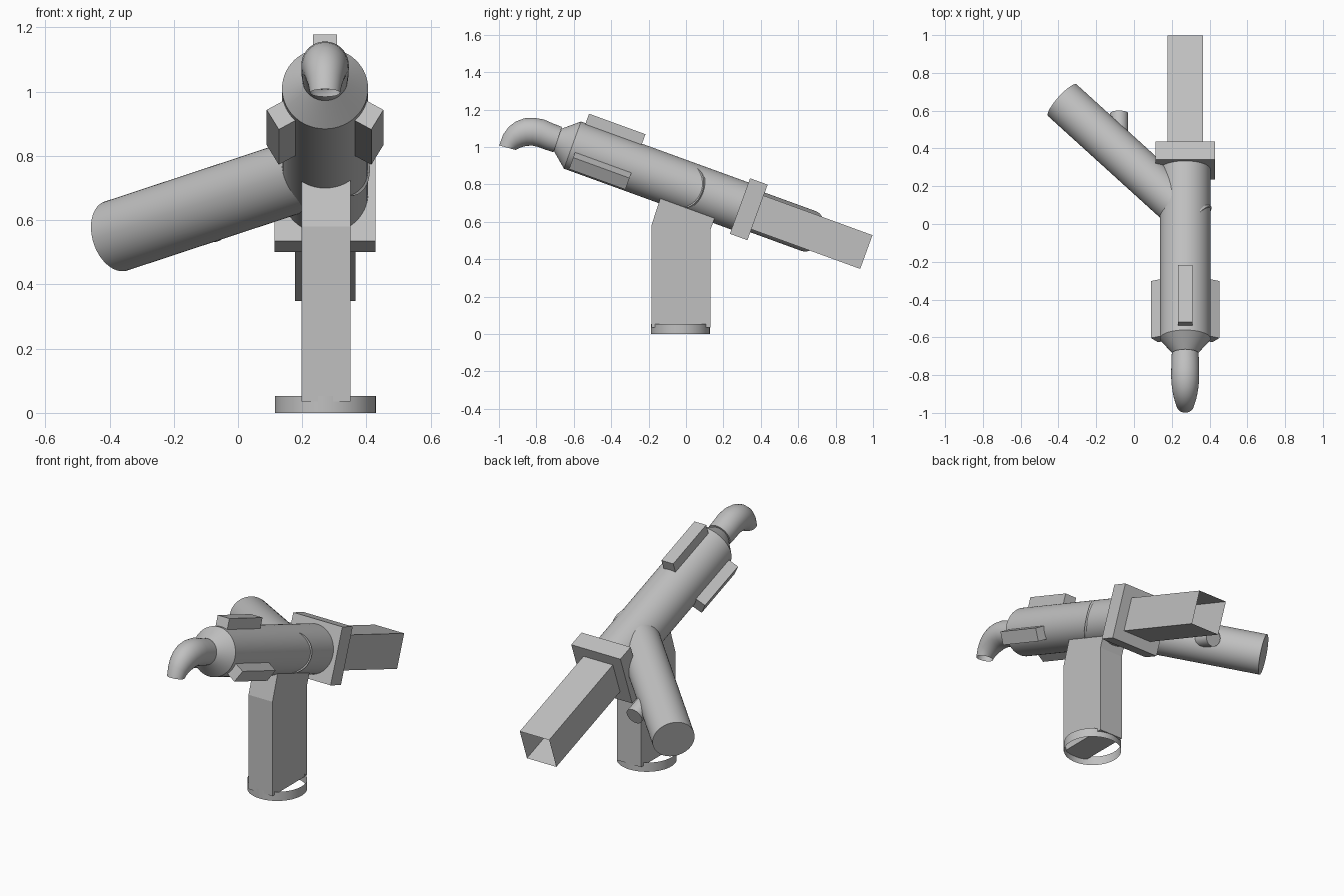
import bpy, bmesh, math
from mathutils import Vector, Matrix

if "Cube" in bpy.data.objects:
    bpy.data.objects.remove(bpy.data.objects["Cube"])

gray = bpy.data.materials.new("plain_gray")
gray.diffuse_color = (0.53, 0.53, 0.53, 1)
gray.use_nodes = True
gray.node_tree.nodes["Principled BSDF"].inputs["Base Color"].default_value = gray.diffuse_color

# Body frame: local y runs back along the tilted barrel, local z is its upper side
TILT = Matrix.Translation((0.271, -0.607, 1.01)) @ Matrix.Rotation(math.radians(-20), 4, 'X')
WORLD = Matrix.Identity(4)


def finish(name, bm, matrix, smooth=False):
    bmesh.ops.recalc_face_normals(bm, faces=bm.faces)
    bm.transform(matrix)
    me = bpy.data.meshes.new(name)
    bm.to_mesh(me)
    bm.free()
    me.materials.append(gray)
    ob = bpy.data.objects.new(name, me)
    bpy.context.collection.objects.link(ob)
    if smooth:
        bpy.ops.object.select_all(action='DESELECT')
        ob.select_set(True)
        bpy.context.view_layer.objects.active = ob
        bpy.ops.object.shade_smooth_by_angle(angle=math.radians(30))
    return ob


def loft(name, rings, matrix=WORLD, caps=(True, True), n=56):
    """Skin ellipses given as (centre, half axis u, half axis v)."""
    bm = bmesh.new()
    loops = []
    for c, u, v in rings:
        loops.append([bm.verts.new(c + u * math.cos(2 * math.pi * i / n) + v * math.sin(2 * math.pi * i / n))
                      for i in range(n)])
    for a, b in zip(loops, loops[1:]):
        for i in range(n):
            j = (i + 1) % n
            bm.faces.new((a[i], a[j], b[j], b[i]))
    if caps[0]:
        bm.faces.new(loops[0][::-1])
    if caps[1]:
        bm.faces.new(loops[-1])
    return finish(name, bm, matrix, True)


def rod(name, start, direction, stations, matrix=TILT, caps=(True, True)):
    """Turned part: stations are (distance, radius) along a direction."""
    d = Vector(direction).normalized()
    u = d.orthogonal().normalized()
    v = d.cross(u)
    return loft(name, [(Vector(start) + d * t, u * r, v * r) for t, r in stations], matrix, caps)


def box(name, lo, hi, matrix=TILT, open_back=False):
    bm = bmesh.new()
    bmesh.ops.create_cube(bm, size=1)
    lo, hi = Vector(lo), Vector(hi)
    for v in bm.verts:
        v.co = Vector([(lo[k] + hi[k]) / 2 + v.co[k] * (hi[k] - lo[k]) for k in range(3)])
    if open_back:
        back = [f for f in bm.faces if f.calc_center_median().y > hi.y - 1e-4]
        bmesh.ops.delete(bm, geom=back, context='FACES_ONLY')
    return finish(name, bm, matrix)


# Barrel with tapered front
rod("barrel", (0, 0, 0), (0, 1, 0), [(-0.085, 0.062), (0, 0.134), (1.0, 0.134)])

# Flange and open square tube at the back
box("flange", (-0.157, 0.953, -0.158), (0.157, 1.053, 0.158))
box("square_tube", (-0.094, 1.04, -0.096), (0.094, 1.672, 0.096), open_back=True)

# Three ribs around the barrel
for k, label in enumerate(("top", "right", "left")):
    box("rib_" + label, (-0.0375, 0.026, 0.115), (0.0375, 0.347, 0.188),
        TILT @ Matrix.Rotation(math.radians(120 * k), 4, 'Y'))

# Branch pipe, passing just through the far side of the barrel, and its stub
a = math.radians(46)
rod("branch_pipe", (0, 0.715, 0), (-math.sin(a), math.cos(a), 0), [(-0.085, 0.113), (0.904, 0.113)])
rod("branch_stub", (-0.35, 1.053, 0), (0, 1, 0), [(0, 0.048), (0.215, 0.048)])

# Bent tapering spout, from (top y, top z, bottom y, bottom z, half width), open at the tip
profile = [
    (-0.663, 1.107, -0.708, 0.972, 0.071),
    (-0.710, 1.125, -0.750, 0.985, 0.073),
    (-0.760, 1.147, -0.790, 1.000, 0.074),
    (-0.815, 1.156, -0.822, 1.007, 0.074),
    (-0.865, 1.153, -0.850, 1.006, 0.071),
    (-0.910, 1.136, -0.872, 1.001, 0.066),
    (-0.948, 1.107, -0.890, 0.995, 0.060),
    (-0.978, 1.066, -0.902, 0.989, 0.053),
    (-0.999, 1.008, -0.912, 0.984, 0.047),
]
rings = []
for ty, tz, by, bz, w in profile:
    top, bot = Vector((0.271, ty, tz)), Vector((0.271, by, bz))
    rings.append(((top + bot) / 2, Vector((w, 0, 0)), (top - bot) / 2))
loft("spout", rings, caps=(True, False))

# Handle: side profile extruded across x
side = [(-0.185, 0.035), (0.13, 0.035), (0.13, 0.555), (0.17, 0.665), (-0.12, 0.78), (-0.185, 0.58)]
bm = bmesh.new()
face = bm.faces.new([bm.verts.new((0.197, y, z)) for y, z in side])
ext = bmesh.ops.extrude_face_region(bm, geom=[face])
bmesh.ops.translate(bm, vec=(0.153, 0, 0), verts=[g for g in ext["geom"] if isinstance(g, bmesh.types.BMVert)])
finish("handle", bm, WORLD)

# Open ring at the foot of the handle
rod("foot_ring", (0.272, -0.03, 0), (0, 0, 1), [(0, 0.157), (0.053, 0.157)], WORLD, (False, False))
